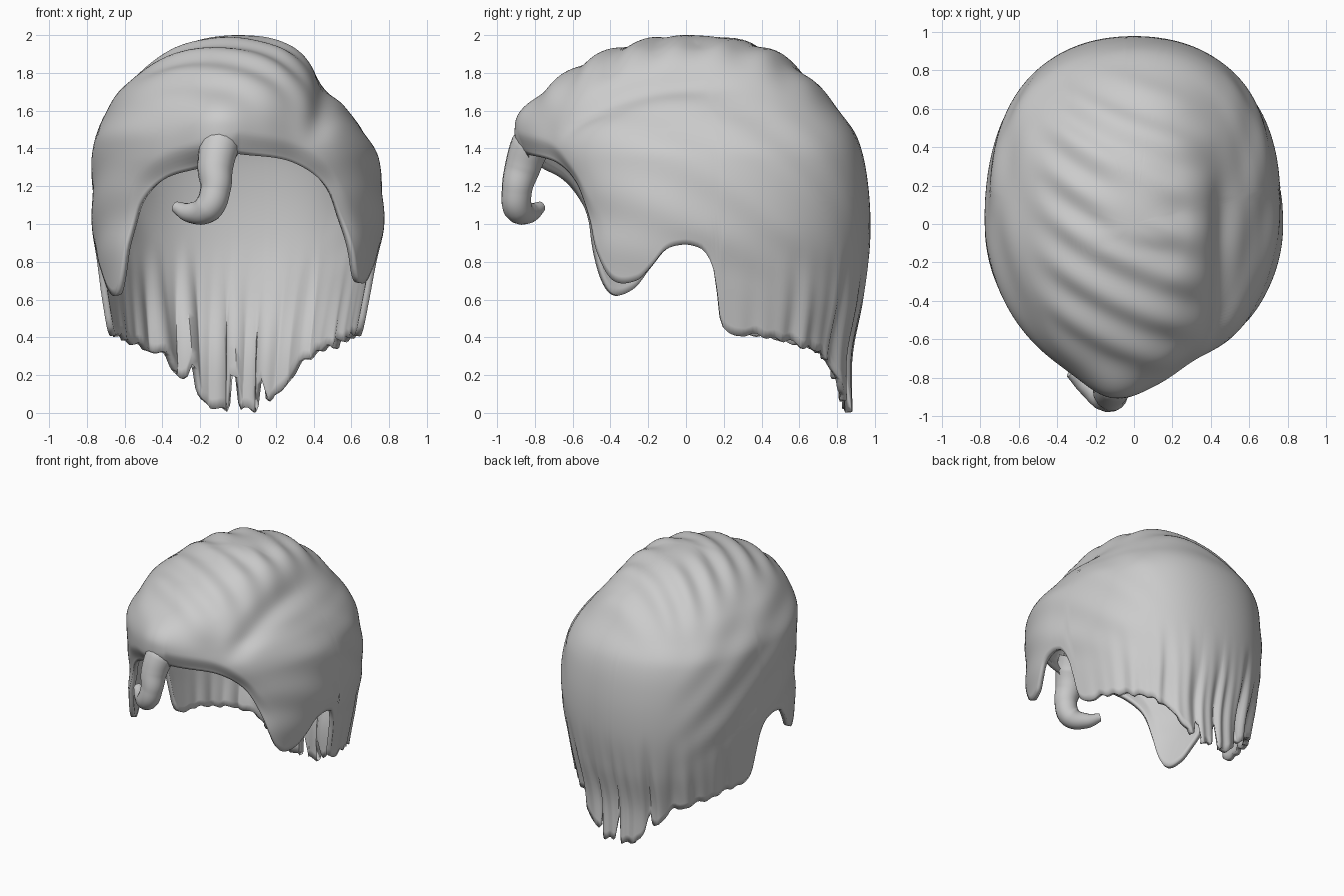
import bpy, bmesh, math
from mathutils import Vector

cube = bpy.data.objects.get("Cube")
if cube:
    bpy.data.objects.remove(cube, do_unlink=True)

grey = bpy.data.materials.new("hair grey")
grey.use_nodes = True
grey.diffuse_color = (0.6, 0.6, 0.6, 1)
grey.node_tree.nodes["Principled BSDF"].inputs["Base Color"].default_value = grey.diffuse_color


def curve_at(points, x):
    """Smooth interpolation through (x, value) points sorted by x."""
    x = min(max(x, points[0][0]), points[-1][0])
    i = next((k for k in range(len(points) - 1) if x <= points[k + 1][0]), 0)

    def slope(k):
        a, b = points[max(k - 1, 0)], points[min(k + 1, len(points) - 1)]
        return (b[1] - a[1]) / (b[0] - a[0])
    (x0, y0), (x1, y1) = points[i], points[i + 1]
    h = x1 - x0
    t = (x - x0) / h
    return (y0 * (1 + 2 * t) * (1 - t) ** 2 + y1 * t * t * (3 - 2 * t)
            + slope(i) * h * t * (1 - t) ** 2 - slope(i + 1) * h * t * t * (1 - t))


def profile(points):
    """Re-space (height, reach) points so the crown comes out round."""
    return [(math.sqrt(2 - z), r) for z, r in points]


def bump(x, centre, width):
    return math.exp(-((x - centre) / width) ** 2)


def ramp(x, a, b):
    t = min(max((x - a) / (b - a), 0), 1)
    return t * t * (3 - 2 * t)


# Reach of the hair in each direction by height
front = profile([(2, 0), (1.97, .22), (1.92, .4), (1.84, .57), (1.7, .75), (1.55, .84),
                 (1.36, .84), (1.2, .79), (1, .78), (.7, .85), (0, .85)])
back = profile([(2, 0), (1.97, .3), (1.92, .45), (1.83, .59), (1.6, .81), (1.45, .91),
                (1.2, .965), (.9, .975), (.6, .94), (.3, .88), (0, .88)])
right = profile([(2, 0), (1.97, .2), (1.92, .34), (1.72, .61), (1.6, .69), (1.45, .76),
                 (1, .77), (.7, .74), (.35, .69), (0, .64)])
left = profile([(2, 0), (1.97, .19), (1.92, .31), (1.77, .45), (1.6, .58), (1.5, .66),
                (1.35, .74), (1, .77), (.7, .72), (.35, .66), (0, .62)])

# Height of the hem by angle from the front, towards the left and the right
hem_rear = [(77, .77), (82, .86), (89, .89), (93, .88), (96, .85), (99, .74), (102, .46),
            (115, .41), (130, .36), (142, .31), (152, .21), (161, .1), (169, .02), (180, .02)]
hem_left = [(0, 1.37), (22, 1.36), (33, 1.3), (41, 1.19), (47, 1.03), (55, .84),
            (63, .7), (72, .7)] + hem_rear
hem_right = [(0, 1.35), (17, 1.3), (32, 1.24), (44, 1.1), (51, .9), (61, .64), (70, .65)] + hem_rear


def hem(deg):
    z = curve_at(hem_left if deg >= 0 else hem_right, abs(deg))
    # Slits between the strands at the nape
    turn = deg % 360
    for centre, depth in ((168, .16), (182, .2), (202, .1)):
        z += depth * bump(turn, centre, 1.2)
    return z + .008 * math.sin(deg * .9) * ramp(abs(deg), 104, 115)


def surface(deg, t):
    a = math.radians(deg)
    z = 2 - (2 - hem(deg)) * t ** 1.75
    u = math.sqrt(2 - z)
    s, c = math.sin(a), math.cos(a)
    # Fuller corners behind, a plain oval in front
    full = 1 + (.05 * math.sin(2 * a) ** 2 if c < 0 else 0)
    x = s * full * curve_at(left if s > 0 else right, u)
    y = -c * full * curve_at(front if c > 0 else back, u)
    # Swept ridges over the crown
    d = (.011 * math.sin(27 * (y + .42 * x - .35 * x * x) + .8) * ramp(z, 1.5, 1.85)
         * ramp(-x, -.45, -.2) * ramp(x, -.6, -.3) * ramp(t, 0, .15))
    # Parting crease
    seam = .47 - .1 * (y + .1) ** 2
    d -= .04 * bump(x, seam, .06) * ramp(z, 1.4, 1.6) * ramp(-y, -.5, .1)
    # Fringe pushed forward above the curl, flatter on its left
    d += .07 * bump(deg, -8, 13) * ramp(z, 1.3, 1.4) * ramp(-z, -1.75, -1.5)
    d -= .045 * bump(deg, 28, 14) * ramp(-z, -1.75, -1.5)
    # Streaks combed back along the sides
    d += .005 * math.sin(20 * (z + .5 * y + .35 * y * y)) * ramp(abs(x), .4, .65) * ramp(z, .6, 1)
    # Upright strands at the nape
    nape = ramp(abs(deg), 100, 130) * ramp(-z, -.95, -.2)
    d += nape * (.01 * math.sin(a * 28) + .008 * math.sin(a * 47 + z * 3))
    d -= .035 * nape * sum(bump(deg % 360, k, 2.5) for k in (147, 168, 182, 202, 215))
    # Rounded fringe edge turning inwards
    d -= .035 * ramp(t, .9, 1) * ramp(-abs(deg), -65, -25)
    p = Vector((x, y, z))
    return p + (p - Vector((0, 0, 1.1))).normalized() * d


def finish(obj):
    obj.data.materials.append(grey)
    bpy.ops.object.select_all(action='DESELECT')
    obj.select_set(True)
    bpy.context.view_layer.objects.active = obj
    bpy.ops.object.shade_smooth_by_angle(angle=math.radians(50))


# Main hair shell, combed from the crown to the hem
columns, rows = 288, 64
bm = bmesh.new()
crown = bm.verts.new((0, 0, 2))
rings = [[bm.verts.new(surface(-180 + 360 * i / columns, j / rows)) for i in range(columns)]
         for j in range(1, rows + 1)]
for i in range(columns):
    k = (i + 1) % columns
    bm.faces.new((crown, rings[0][i], rings[0][k]))
    for upper, lower in zip(rings, rings[1:]):
        bm.faces.new((upper[i], lower[i], lower[k], upper[k]))
bmesh.ops.recalc_face_normals(bm, faces=bm.faces)
mesh = bpy.data.meshes.new("hair_shell")
bm.to_mesh(mesh)
bm.free()
shell = bpy.data.objects.new("hair_shell", mesh)
bpy.context.collection.objects.link(shell)
finish(shell)
thick = shell.modifiers.new("thickness", 'SOLIDIFY')
thick.thickness = .035
thick.offset = -1


def lock(name, path):
    """Tapered lock swept along (x, y, z, radius) points."""
    data = bpy.data.curves.new(name, 'CURVE')
    data.dimensions = '3D'
    data.bevel_depth = 1
    data.bevel_resolution = 6
    data.resolution_u = 10
    data.use_fill_caps = True
    spline = data.splines.new('BEZIER')
    spline.bezier_points.add(len(path) - 1)
    for point, (x, y, z, r) in zip(spline.bezier_points, path):
        point.co = (x, y, z)
        point.radius = r
        point.handle_left_type = point.handle_right_type = 'AUTO'
    obj = bpy.data.objects.new(name, data)
    bpy.context.collection.objects.link(obj)
    bpy.ops.object.select_all(action='DESELECT')
    obj.select_set(True)
    bpy.context.view_layer.objects.active = obj
    bpy.ops.object.convert(target='MESH')
    finish(bpy.context.object)


# Curl growing out of the fringe
lock("forehead_curl", [(-.07, -.77, 1.5, .09), (-.1, -.825, 1.41, .105), (-.12, -.865, 1.3, .095),
                       (-.12, -.895, 1.18, .08), (-.16, -.89, 1.085, .078),
                       (-.25, -.83, 1.06, .055), (-.33, -.77, 1.09, .03)])
